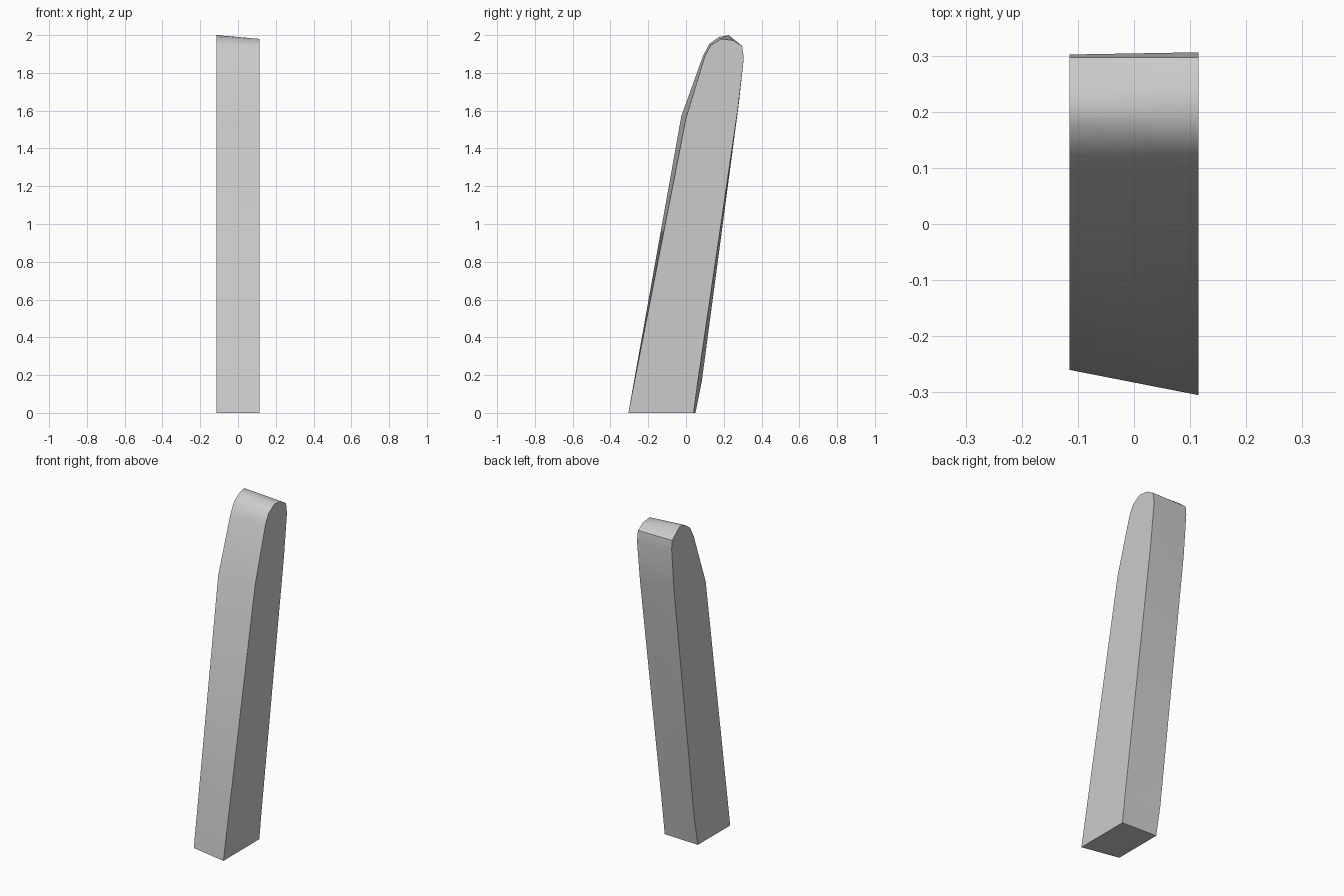
import bpy
import bmesh
import math

cube = bpy.data.objects.get("Cube")
if cube:
    bpy.data.objects.remove(cube, do_unlink=True)

HALF_WIDTH = 0.115

# Side outlines (y, z), from the front foot over the rounded tip to the back foot
left_outline = [(-0.305, 0), (0.0, 1.56), (0.10, 1.89), (0.13, 1.945), (0.185, 1.98),
                (0.25, 1.972), (0.297, 1.943), (0.306, 1.88), (0.276, 1.62),
                (0.063, 0.17), (0.04, 0)]
right_outline = [(-0.26, 0), (-0.025, 1.57), (0.09, 1.89), (0.125, 1.955), (0.175, 1.99),
                 (0.23, 1.995), (0.297, 1.943), (0.302, 1.89), (0.28, 1.64),
                 (0.084, 0.17), (0.05, 0)]
# Highest point of the tip
right_outline[5] = (0.225, 2.0)

# Slanted slab: two outlines bridged by a slightly twisted skin
bm = bmesh.new()
left = [bm.verts.new((HALF_WIDTH, y, z)) for y, z in left_outline]
right = [bm.verts.new((-HALF_WIDTH, y, z)) for y, z in right_outline]
bm.faces.new(left)
bm.faces.new(right)
count = len(left)
for i in range(count - 1):
    bm.faces.new((left[i], right[i + 1], right[i]))
    bm.faces.new((left[i], left[i + 1], right[i + 1]))
bm.faces.new((left[-1], left[0], right[0], right[-1]))
bmesh.ops.recalc_face_normals(bm, faces=bm.faces)

mesh = bpy.data.meshes.new("slanted_slab")
bm.to_mesh(mesh)
bm.free()
slab = bpy.data.objects.new("slanted_slab", mesh)
bpy.context.collection.objects.link(slab)

# Plain grey finish
grey = bpy.data.materials.new("light_grey")
grey.use_nodes = True
colour = (0.6, 0.6, 0.6, 1)
grey.diffuse_color = colour
for node in grey.node_tree.nodes:
    if node.type == "BSDF_PRINCIPLED":
        node.inputs["Base Color"].default_value = colour
mesh.materials.append(grey)

# Smooth skin with sharp rims
bpy.ops.object.select_all(action="DESELECT")
slab.select_set(True)
bpy.context.view_layer.objects.active = slab
bpy.ops.object.shade_smooth_by_angle(angle=math.radians(38))
